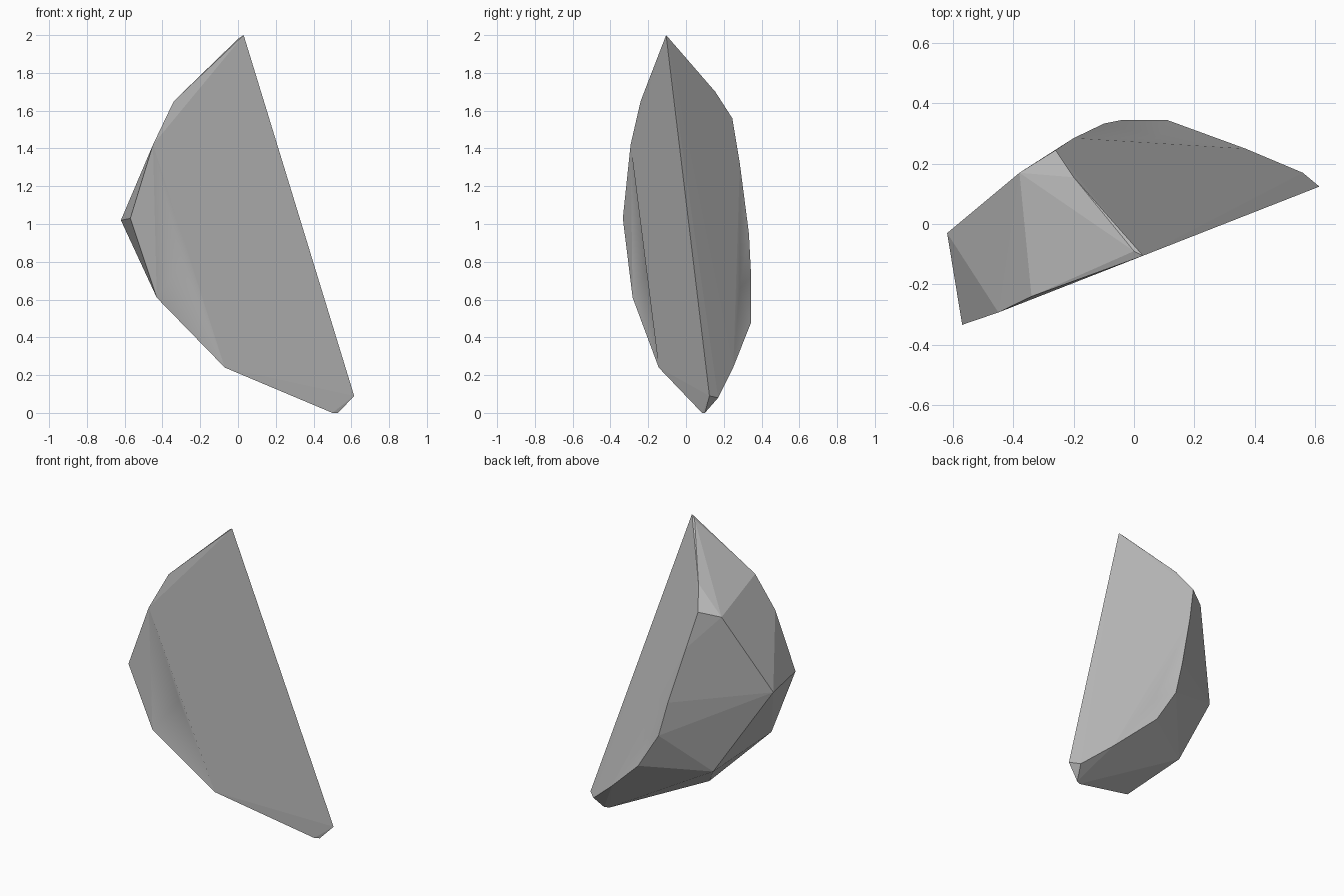
import bpy
import bmesh
from mathutils import Vector

# Remove the default cube
cube = bpy.data.objects.get("Cube")
if cube:
    bpy.data.objects.remove(cube, do_unlink=True)

# Stone material
stone = bpy.data.materials.new("stone_grey")
stone.use_nodes = True
grey = (0.5, 0.5, 0.5, 1.0)
stone.diffuse_color = grey
stone.node_tree.nodes["Principled BSDF"].inputs["Base Color"].default_value = grey


def on_cleft(x, z, depth=0.0):
    """Point on the flat split face at the front, set back by depth."""
    return Vector((x, 0.392 * x - 0.117 + depth, z))


# Corners of the shard
corners = {
    "tip": on_cleft(0.03, 2.0),
    "tip_back": Vector((0.0, -0.09, 1.98)),
    "toe": on_cleft(0.615, 0.09),
    "toe_inner": Vector((0.5, 0.085, 0.0)),
    "toe_outer": Vector((0.53, 0.1, 0.0)),
    "toe_back": Vector((0.56, 0.17, 0.08)),
    "front_shoulder": on_cleft(-0.34, 1.65, 0.01),
    "front_brow": on_cleft(-0.45, 1.42),
    "front_elbow": on_cleft(-0.57, 1.03, 0.006),
    "front_hip": on_cleft(-0.43, 0.61, 0.003),
    "front_foot": on_cleft(-0.07, 0.24),
    "back_elbow": Vector((-0.62, -0.03, 1.02)),
    "back_shoulder": Vector((-0.38, 0.17, 1.53)),
    "back_crown": Vector((-0.26, 0.245, 1.56)),
    "back_neck": Vector((-0.2, 0.155, 1.7)),
    "back_brow": Vector((-0.2, 0.285, 1.32)),
    "back_rib": Vector((-0.1, 0.333, 0.95)),
    "back_waist": Vector((-0.04, 0.345, 0.72)),
    "back_hip": Vector((0.11, 0.345, 0.48)),
    "back_knee": Vector((0.37, 0.25, 0.24)),
    "back_foot": Vector((-0.27, 0.1, 0.45)),
}

# Faceted body
bm = bmesh.new()
verts = {name: bm.verts.new(co) for name, co in corners.items()}
bmesh.ops.convex_hull(bm, input=list(bm.verts))


def chip(rim_names, hollow):
    """Replace the facets inside a rim with a softly hollowed chip."""
    rim = {verts[name] for name in rim_names}
    inside = [f for f in bm.faces if set(f.verts) <= rim]
    if not inside:
        return
    border = [e for e in {e for f in inside for e in f.edges}
              if sum(f in inside for f in e.link_faces) == 1]
    bmesh.ops.delete(bm, geom=inside, context="FACES")
    centre = bm.verts.new(hollow)
    for edge in border:
        face = bm.faces.new((edge.verts[0], edge.verts[1], centre))
        face.smooth = True


# Chips broken out of the front and back edges
chip(("front_brow", "front_hip", "front_foot"), on_cleft(-0.3, 0.8, 0.05))
chip(("back_brow", "back_rib", "back_waist", "back_hip", "back_knee"),
     Vector((0.08, 0.285, 0.66)))

# Tidy loose points and outward normals
bmesh.ops.delete(bm, geom=[v for v in bm.verts if not v.link_faces], context="VERTS")
bmesh.ops.recalc_face_normals(bm, faces=list(bm.faces))

mesh = bpy.data.meshes.new("stone_shard")
bm.to_mesh(mesh)
bm.free()
mesh.materials.append(stone)
shard = bpy.data.objects.new("stone_shard", mesh)
bpy.context.collection.objects.link(shard)
